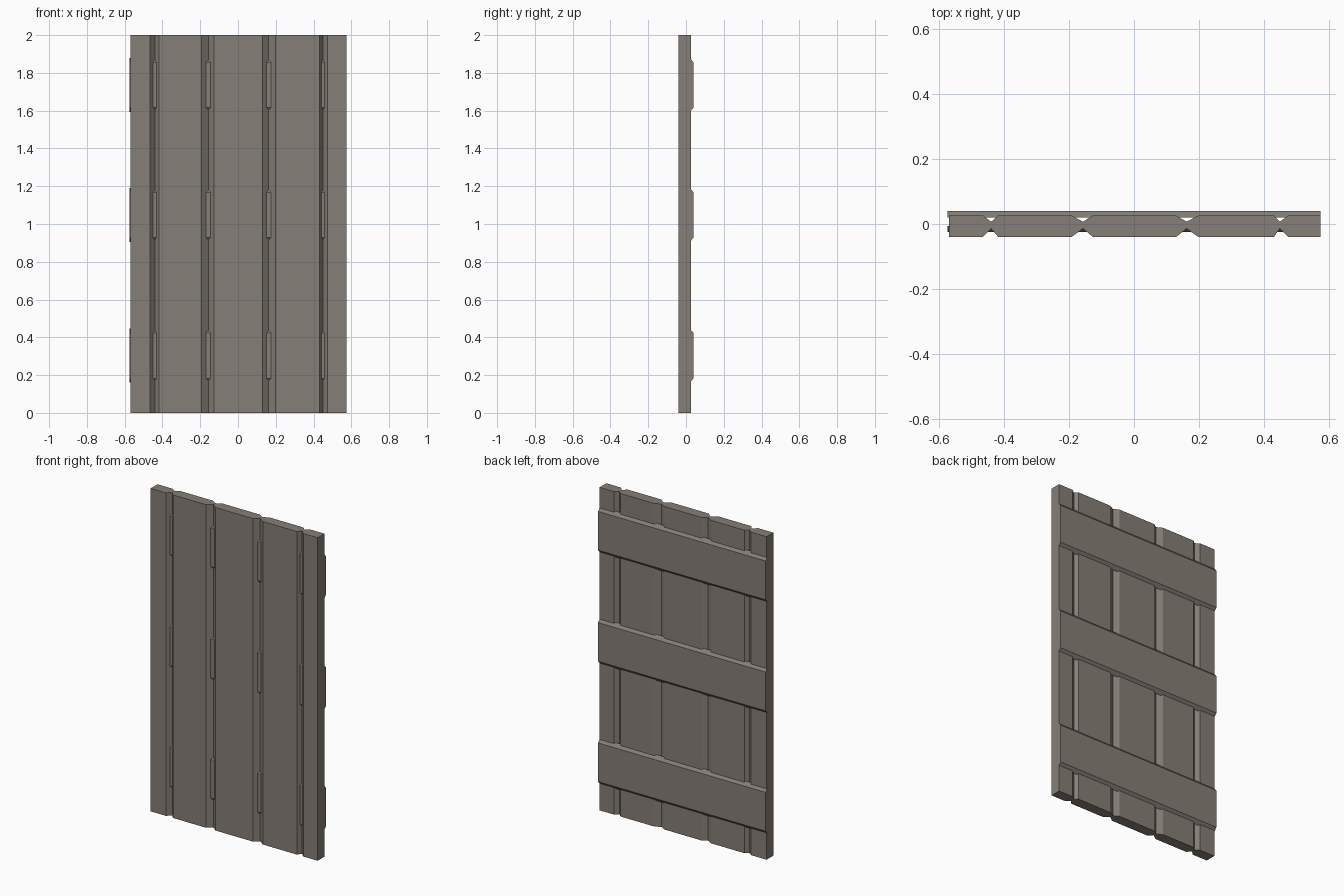
import bpy

if "Cube" in bpy.data.objects:
    bpy.data.objects.remove(bpy.data.objects["Cube"])

wood = bpy.data.materials.new("weathered grey wood")
wood.diffuse_color = (0.235, 0.21, 0.18, 1)
wood.use_nodes = True
wood.node_tree.nodes["Principled BSDF"].inputs["Base Color"].default_value = wood.diffuse_color


def make(name, verts, faces):
    mesh = bpy.data.meshes.new(name)
    mesh.from_pydata(verts, [], faces)
    mesh.materials.append(wood)
    mesh.update()
    obj = bpy.data.objects.new(name, mesh)
    bpy.context.collection.objects.link(obj)
    return obj


# Upright planks with bevelled long edges, meeting in V grooves
FRONT, BACK, FRONT_NECK, BACK_NECK, H = -0.04, 0.026, -0.014, 0.007, 2.0
# each groove: left lip, neck, right lip
grooves = [(-0.465, -0.44, -0.418), (-0.192, -0.157, -0.127),
           (0.13, 0.162, 0.198), (0.431, 0.449, 0.475)]
edges = [(-0.57,) * 3] + grooves + [(0.574,) * 3]

for i in range(len(edges) - 1):
    (_, ln, l), (r, rn, _) = edges[i], edges[i + 1]
    prof = [(l, FRONT), (r, FRONT)]
    if rn != r:
        prof += [(rn, FRONT_NECK), (rn, BACK_NECK)]
    prof += [(r, BACK), (l, BACK)]
    if ln != l:
        prof += [(ln, BACK_NECK), (ln, FRONT_NECK)]
    n = len(prof)
    verts = [(x, y, z) for z in (0, H) for x, y in prof]
    faces = [(k, (k + 1) % n, (k + 1) % n + n, k + n) for k in range(n)]
    faces += [tuple(reversed(range(n))), tuple(range(n, 2 * n))]
    make(f"plank_{i + 1}", verts, faces)

# Cross battens let through the planks; the hidden flat top and bottom are open
for i, zc in enumerate((0.303, 1.048, 1.736)):
    a, b = 0.12, 0.143
    prof = [(-0.024, -a), (-0.006, -b), (0.02, -b), (0.04, -a),
            (0.04, a), (0.02, b), (-0.006, b), (-0.024, a)]
    n = len(prof)
    verts = [(x, y, zc + z) for x in (-0.574, 0.574) for y, z in prof]
    faces = [(k, k + n, (k + 1) % n + n, (k + 1) % n)
             for k in range(n) if k not in (1, 5)]
    faces += [tuple(reversed(range(n))), tuple(range(n, 2 * n))]
    obj = make(f"cross_batten_{i + 1}", verts, faces)
    obj.data.flip_normals()
    # make sure the outward side faces out: back face must point to +y
    back = max(obj.data.polygons, key=lambda p: p.center.y)
    if back.normal.y < 0:
        obj.data.flip_normals()
    # end caps point away from the middle
    for p in obj.data.polygons:
        if abs(p.center.x) > 0.5 and p.normal.x * p.center.x < 0:
            p.flip()
    obj.data.update()
